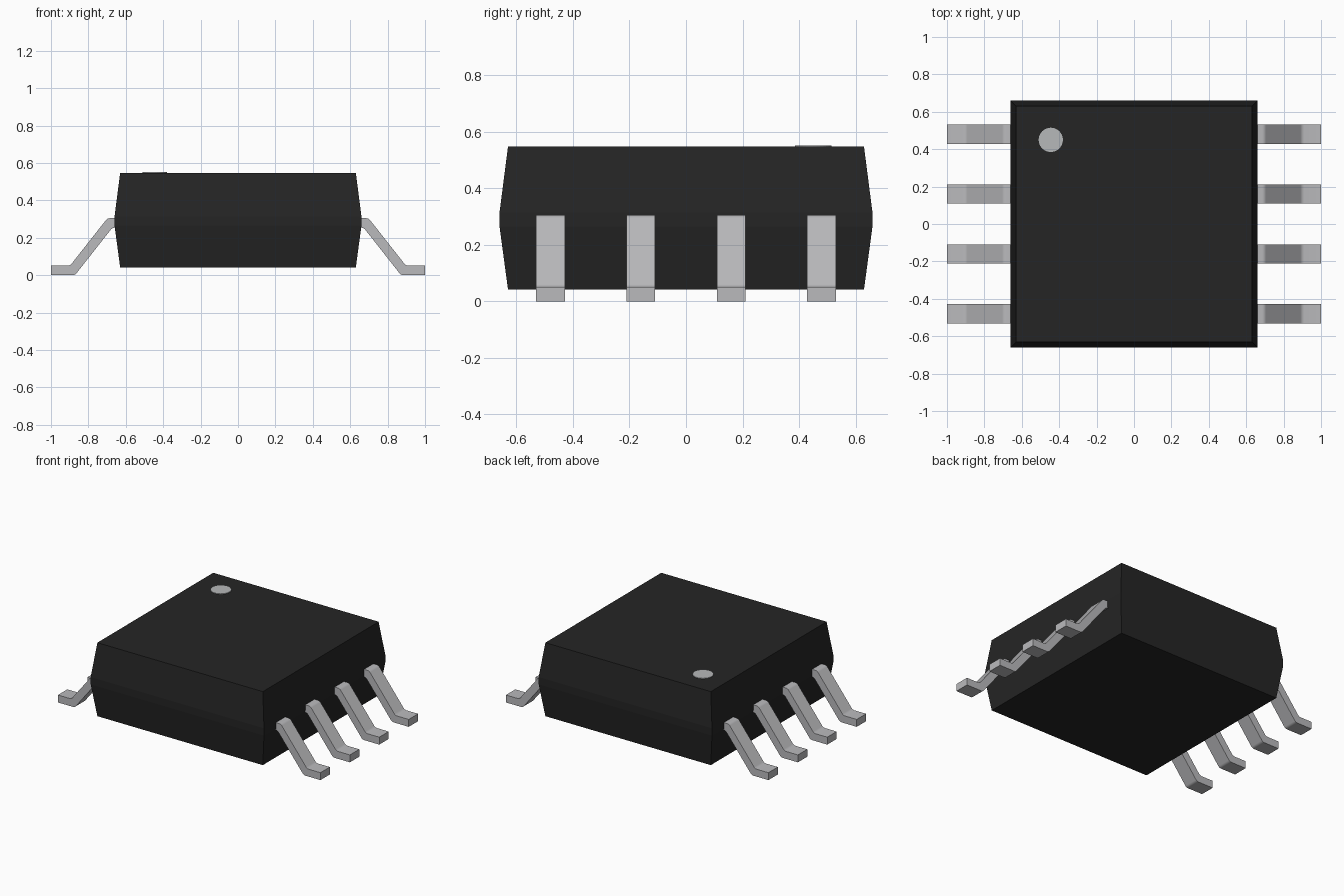
import bpy, bmesh

if "Cube" in bpy.data.objects:
    bpy.data.objects.remove(bpy.data.objects["Cube"])


def material(name, rgb):
    mat = bpy.data.materials.new(name)
    mat.use_nodes = True
    mat.diffuse_color = (*rgb, 1)
    mat.node_tree.nodes["Principled BSDF"].inputs["Base Color"].default_value = (*rgb, 1)
    return mat


black = material("black plastic", (0.018, 0.018, 0.018))
metal = material("tinned metal", (0.49, 0.49, 0.505))
mark = material("marker grey", (0.47, 0.48, 0.49))


def finish(name, bm, mat):
    bmesh.ops.recalc_face_normals(bm, faces=bm.faces)
    mesh = bpy.data.meshes.new(name)
    bm.to_mesh(mesh)
    bm.free()
    mesh.materials.append(mat)
    obj = bpy.data.objects.new(name, mesh)
    bpy.context.collection.objects.link(obj)
    return obj


# Body: square rings lofted upward, drafted above and below the waist
bm = bmesh.new()
rings = []
for half, z in [(0.63, 0.042), (0.66, 0.265), (0.66, 0.315), (0.63, 0.548)]:
    rings.append([bm.verts.new((sx * half, sy * half, z))
                  for sx, sy in ((-1, -1), (1, -1), (1, 1), (-1, 1))])
for low, high in zip(rings, rings[1:]):
    for i in range(4):
        j = (i + 1) % 4
        bm.faces.new((low[i], low[j], high[j], high[i]))
bm.faces.new(rings[0][::-1])
bm.faces.new(rings[-1])
finish("body", bm, black)

# Orientation dot on the top face
bm = bmesh.new()
bmesh.ops.create_cone(bm, cap_ends=True, segments=32, radius1=0.065, radius2=0.065, depth=0.008)
bmesh.ops.translate(bm, verts=bm.verts, vec=(-0.445, 0.45, 0.548))
finish("orientation_dot", bm, mark)

# Leads: gull-wing profile extruded along y, bends rounded
PROFILE = [(1, 0), (0.872, 0), (0.672, 0.254), (0.6, 0.254),
           (0.6, 0.305), (0.698, 0.305), (0.898, 0.051), (1, 0.051)]
BENDS = (1, 2, 5, 6)
WIDTH = 0.102


def lead(name, side, y):
    bm = bmesh.new()
    near, far = [[bm.verts.new((side * x, y + dy, z)) for x, z in PROFILE]
                 for dy in (-WIDTH / 2, WIDTH / 2)]
    bm.faces.new(near)
    bm.faces.new(far[::-1])
    count = len(PROFILE)
    for i in range(count):
        j = (i + 1) % count
        bm.faces.new((near[i], far[i], far[j], near[j]))
    edges = [bm.edges.get((near[i], far[i])) for i in BENDS]
    bmesh.ops.bevel(bm, geom=edges, offset=0.012, segments=3, profile=0.5, affect='EDGES')
    obj = finish(name, bm, metal)
    bpy.ops.object.select_all(action='DESELECT')
    bpy.context.view_layer.objects.active = obj
    obj.select_set(True)
    bpy.ops.object.shade_smooth_by_angle(angle=0.6)


for side, label in ((1, "left"), (-1, "right")):
    for n in range(4):
        lead(f"{label}_lead_{n + 1}", side, -0.48 + 0.32 * n)
